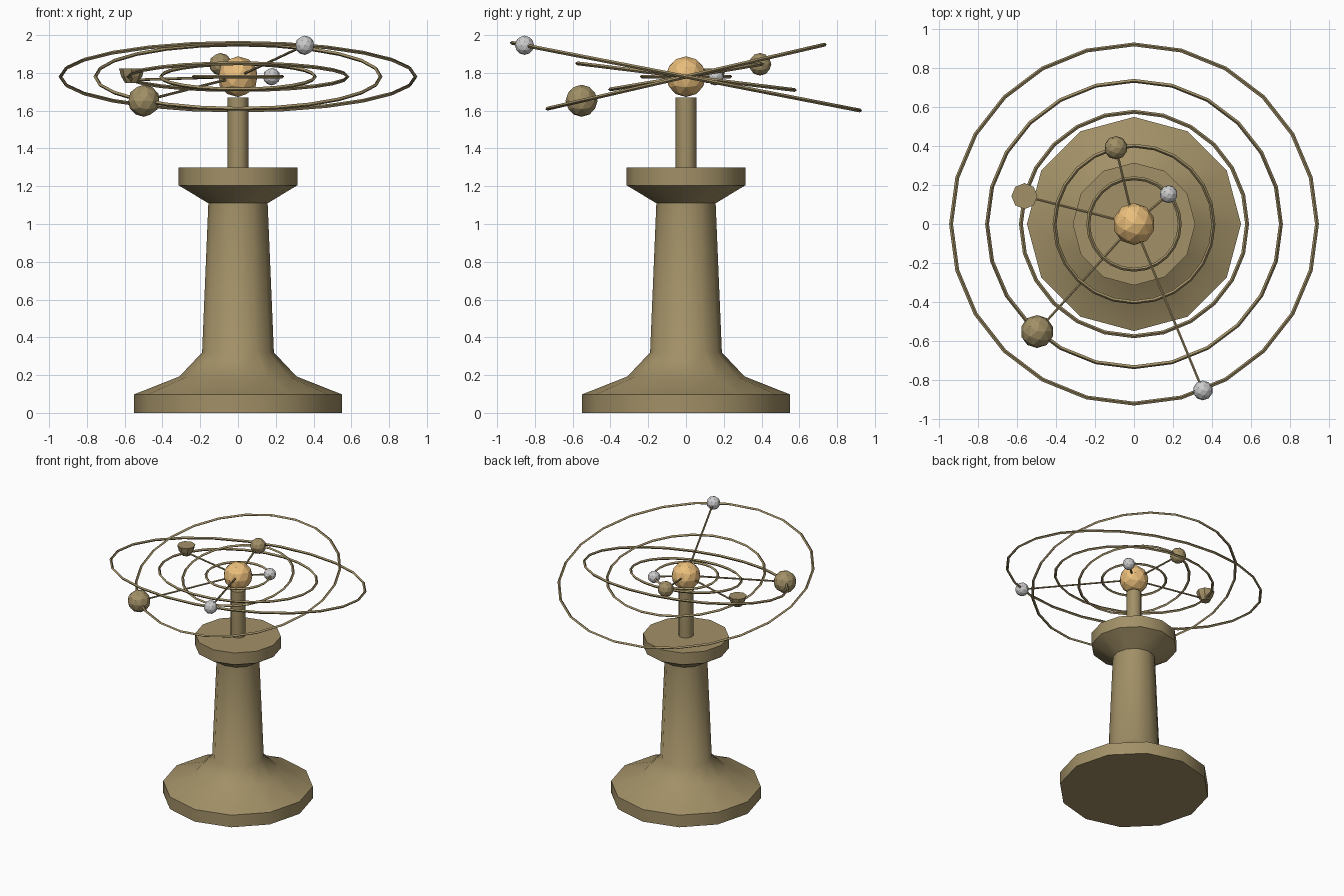
import bpy, bmesh
from math import cos, sin, pi, radians
from mathutils import Matrix, Vector

if "Cube" in bpy.data.objects:
    bpy.data.objects.remove(bpy.data.objects["Cube"])


def material(name, color):
    m = bpy.data.materials.new(name)
    m.diffuse_color = (*color, 1)
    m.use_nodes = True
    m.node_tree.nodes["Principled BSDF"].inputs["Base Color"].default_value = m.diffuse_color
    return m


BRASS = material("brass", (0.36, 0.28, 0.135))
GOLD = material("gold", (0.83, 0.52, 0.2))
HUB = Vector((0, 0, 1.78))


def make(name, bm, mat=None, smooth=None):
    bmesh.ops.recalc_face_normals(bm, faces=bm.faces[:])
    me = bpy.data.meshes.new(name)
    bm.to_mesh(me)
    bm.free()
    ob = bpy.data.objects.new(name, me)
    bpy.context.collection.objects.link(ob)
    if mat:
        me.materials.append(mat)
    if smooth:
        bpy.ops.object.select_all(action='DESELECT')
        ob.select_set(True)
        bpy.context.view_layer.objects.active = ob
        bpy.ops.object.shade_smooth_by_angle(angle=radians(smooth))
    return ob


def loft(bm, rings, closed=False):
    """Skin rings of points; cap the ends or close into a loop."""
    vs = [[bm.verts.new(p) for p in r] for r in rings]
    n, k = len(vs[0]), len(vs)
    for j in range(k if closed else k - 1):
        a, b = vs[j], vs[(j + 1) % k]
        for i in range(n):
            bm.faces.new((a[i], a[(i + 1) % n], b[(i + 1) % n], b[i]))
    if not closed:
        bm.faces.new(vs[0])
        bm.faces.new(vs[-1])


def lathe(name, profile, sides, center=(0, 0, 0), mat=None, smooth=None):
    bm = bmesh.new()
    c = Vector(center)
    loft(bm, [[c + Vector((r * cos(2 * pi * i / sides), r * sin(2 * pi * i / sides), z))
               for i in range(sides)] for r, z in profile])
    return make(name, bm, mat, smooth)


def ball(name, center, r, mat):
    bm = bmesh.new()
    bmesh.ops.create_icosphere(bm, subdivisions=2, radius=r,
                               matrix=Matrix.Translation(center))
    return make(name, bm, mat)


def orbit_ring(name, radius, tilt):
    bm = bmesh.new()
    rings = []
    for i in range(24):
        a = 2 * pi * i / 24
        rings.append([HUB + tilt @ Vector(((radius + 0.01 * cos(b)) * cos(a),
                                          (radius + 0.01 * cos(b)) * sin(a),
                                          0.01 * sin(b)))
                      for b in (k * pi / 2 for k in range(4))])
    loft(bm, rings, closed=True)
    return make(name, bm, BRASS)


def arm(name, end):
    d = end - HUB
    bm = bmesh.new()
    mat = Matrix.Translation((HUB + end) / 2) @ d.to_track_quat('Z', 'Y').to_matrix().to_4x4()
    bmesh.ops.create_cone(bm, cap_ends=True, segments=6, radius1=0.007, radius2=0.007,
                          depth=d.length, matrix=mat)
    return make(name, bm, BRASS)


# Turned pedestal, post and central ball
lathe("pedestal", [(0.55, 0), (0.55, 0.098), (0.31, 0.193), (0.19, 0.32),
                   (0.157, 1.11), (0.315, 1.205), (0.315, 1.3)], 12, mat=BRASS, smooth=45)
lathe("post", [(0.055, 1.29), (0.055, 1.67)], 12, mat=BRASS, smooth=45)
ball("central_ball", HUB, 0.108, GOLD)

# Tilted orbits: ring radius, tilt, planet angle, planet size, material
ORBITS = [
    (0.235, 0, 40.7, 0.046, None),
    (0.408, 9.5, 103.2, 0.06, BRASS),
    (0.581, -7, 165.6, None, BRASS),
    (0.755, 13, -131.3, 0.085, BRASS),
    (0.94, -11, -67.9, 0.051, None),
]
for n, (radius, tilt, angle, size, mat) in enumerate(ORBITS, 1):
    rot = Matrix.Rotation(radians(tilt), 3, 'X')
    a = radians(angle)
    pos = HUB + rot @ Vector((radius * cos(a), radius * sin(a), 0))
    orbit_ring(f"orbit_ring_{n}", radius, rot)
    arm(f"arm_{n}", pos)
    if size:
        ball(f"planet_{n}", pos, size, mat)
    else:
        # Small flat-topped bowl in place of a full ball
        lathe(f"planet_{n}_bowl", [(0.035, -0.017), (0.056, 0.02), (0.067, 0.06)], 8, pos, mat)
